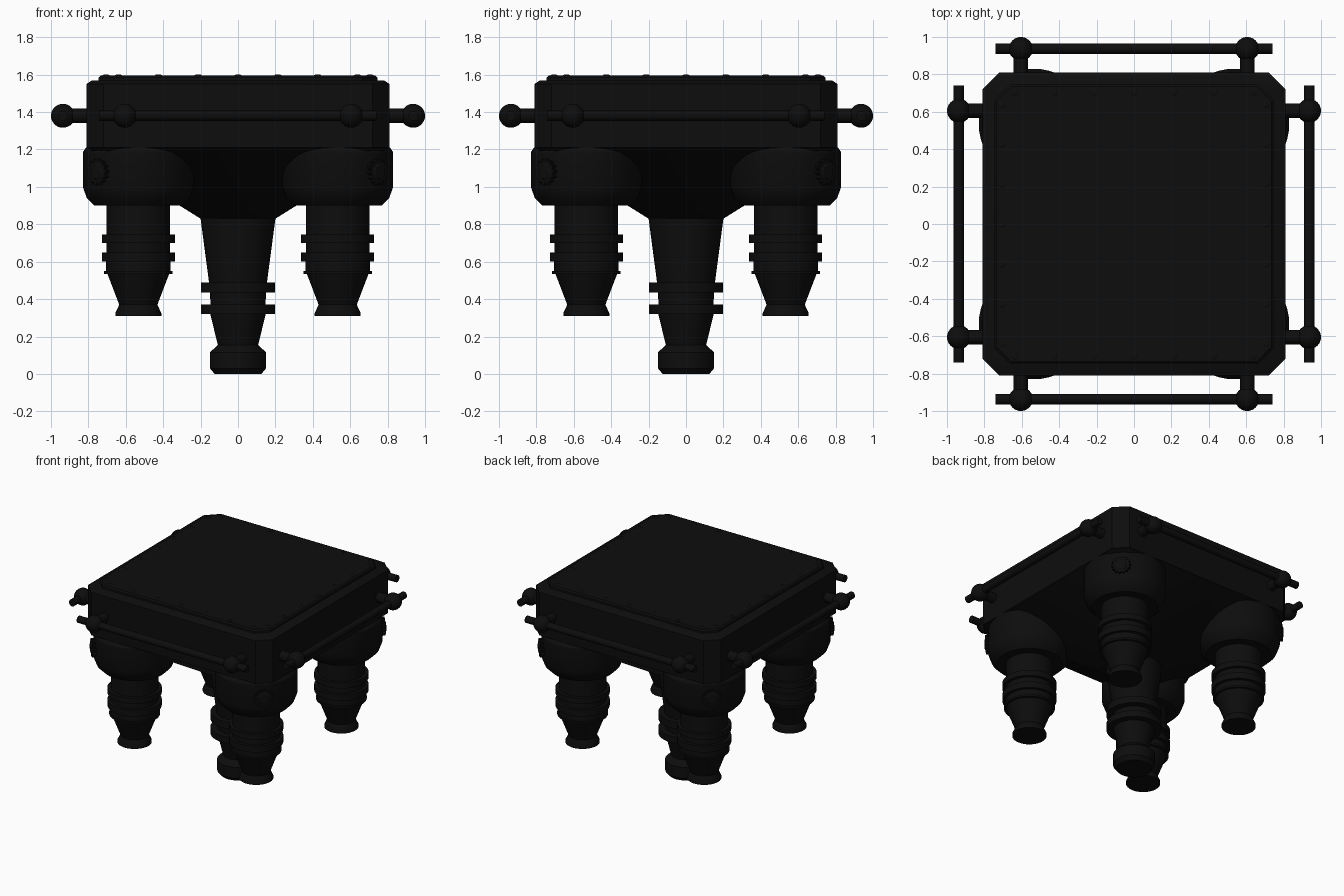
import bpy, bmesh, math
from mathutils import Matrix, Vector

if "Cube" in bpy.data.objects:
    bpy.data.objects.remove(bpy.data.objects["Cube"])

black = bpy.data.materials.new("black_paint")
black.diffuse_color = (0.004, 0.004, 0.004, 1)
black.use_nodes = True
black.node_tree.nodes["Principled BSDF"].inputs["Base Color"].default_value = black.diffuse_color


def add(name, bm, matrix=Matrix()):
    bmesh.ops.recalc_face_normals(bm, faces=bm.faces)
    me = bpy.data.meshes.new(name)
    bm.to_mesh(me)
    bm.free()
    me.materials.append(black)
    ob = bpy.data.objects.new(name, me)
    ob.matrix_world = matrix
    bpy.context.collection.objects.link(ob)
    return ob


def stack(name, loops, matrix=Matrix()):
    """Skin a list of equal-length point loops and cap both ends."""
    bm = bmesh.new()
    rows = [[bm.verts.new(p) for p in lp] for lp in loops]
    n = len(rows[0])
    for a, b in zip(rows, rows[1:]):
        for i in range(n):
            j = (i + 1) % n
            bm.faces.new((a[i], a[j], b[j], b[i]))
    bm.faces.new(rows[0])
    bm.faces.new(rows[-1])
    return add(name, bm, matrix)


def lathe(name, profile, matrix=Matrix(), n=40):
    return stack(name, [[(r * math.cos(math.tau * i / n), r * math.sin(math.tau * i / n), z)
                         for i in range(n)] for r, z in profile], matrix)


def octagon(h, c, z):
    k = h - c
    return [(h, -k, z), (h, k, z), (k, h, z), (-k, h, z),
            (-h, k, z), (-h, -k, z), (-k, -h, z), (k, -h, z)]


def rod(name, a, b, r, n=20):
    a, b = Vector(a), Vector(b)
    d = b - a
    m = Matrix.Translation(a) @ d.to_track_quat('Z', 'Y').to_matrix().to_4x4()
    return lathe(name, [(r, 0), (r, d.length)], m, n)


# Main body with chamfered corners, top plate, sloped underside
stack("body", [octagon(0.79, 0.09, 1.2), octagon(0.81, 0.09, 1.21),
               octagon(0.81, 0.09, 1.55), octagon(0.78, 0.085, 1.57)])
stack("top_plate", [octagon(0.745, 0.08, 1.56), octagon(0.745, 0.08, 1.585),
                    octagon(0.735, 0.078, 1.595)])
stack("underside", [octagon(0.80, 0.09, 1.205), octagon(0.2, 0.03, 0.83)])

# Central leg with two collars and a chamfered foot
lathe("center_leg", [(0.20, 0.85), (0.20, 0.83), (0.155, 0.49), (0.198, 0.49), (0.198, 0.435),
                     (0.15, 0.435), (0.147, 0.37), (0.198, 0.37), (0.198, 0.32), (0.148, 0.32),
                     (0.108, 0.155), (0.15, 0.115), (0.15, 0.03), (0.125, 0)])

# Corner legs: housing, stepped leg and toothed side knob
LEG = 0.533
for sx, fx in ((-1, "left"), (1, "right")):
    for sy, fy in ((-1, "front"), (1, "back")):
        tag = f"{fy}_{fx}"
        at = Matrix.Translation((sx * LEG, sy * LEG, 0))
        lathe(tag + "_housing", [(0.28, 1.21), (0.297, 1.185), (0.297, 1.0), (0.275, 0.94),
                                 (0.235, 0.9)], at, 48)
        lathe(tag + "_leg", [(0.17, 0.92), (0.17, 0.745), (0.195, 0.745), (0.195, 0.70),
                             (0.17, 0.70), (0.17, 0.65), (0.195, 0.65), (0.195, 0.60),
                             (0.172, 0.60), (0.172, 0.55), (0.183, 0.55), (0.183, 0.535),
                             (0.165, 0.535), (0.102, 0.37), (0.123, 0.325), (0.123, 0.31)], at)
        out = Vector((sx, sy, 0)).normalized()
        m = (Matrix.Translation(Vector((sx * LEG, sy * LEG, 1.08)) + out * 0.27)
             @ out.to_track_quat('Z', 'Y').to_matrix().to_4x4())
        teeth = 14
        stack(tag + "_knob", [[((0.07 if i % 4 < 2 else 0.058) * math.cos(math.tau * i / 56),
                                (0.07 if i % 4 < 2 else 0.058) * math.sin(math.tau * i / 56), z)
                               for i in range(4 * teeth)] for z in (0, 0.045)], m)
        lathe(tag + "_knob_cap", [(0.045, 0), (0.045, 0.045), (0.035, 0.052)], m, 24)

# Side rails with posts and ball joints
for k, side in enumerate(("front", "right", "back", "left")):
    R = Matrix.Rotation(k * math.pi / 2, 4, 'Z')
    rod(side + "_rail", R @ Vector((-0.74, -0.937, 1.38)), R @ Vector((0.74, -0.937, 1.38)), 0.027)
    for x in (-0.605, 0.605):
        rod(side + "_post", R @ Vector((x, -0.78, 1.38)), R @ Vector((x, -0.937, 1.38)), 0.038)
        bm = bmesh.new()
        bmesh.ops.create_uvsphere(bm, u_segments=24, v_segments=14, radius=0.064)
        add(side + "_ball", bm, Matrix.Translation(R @ Vector((x, -0.936, 1.38))))
    # Rivets along the plate edge
    for i in range(-3, 4):
        p = R @ Vector((i * 0.213, -0.705, 1.58))
        lathe(side + "_rivet", [(0.02, 0), (0.02, 0.016), (0.013, 0.02)],
              Matrix.Translation(p), 12)

# Smooth shading with sharp edges kept
for ob in bpy.data.objects:
    ob.select_set(True)
bpy.context.view_layer.objects.active = bpy.data.objects["body"]
bpy.ops.object.shade_smooth_by_angle(angle=math.radians(30))
